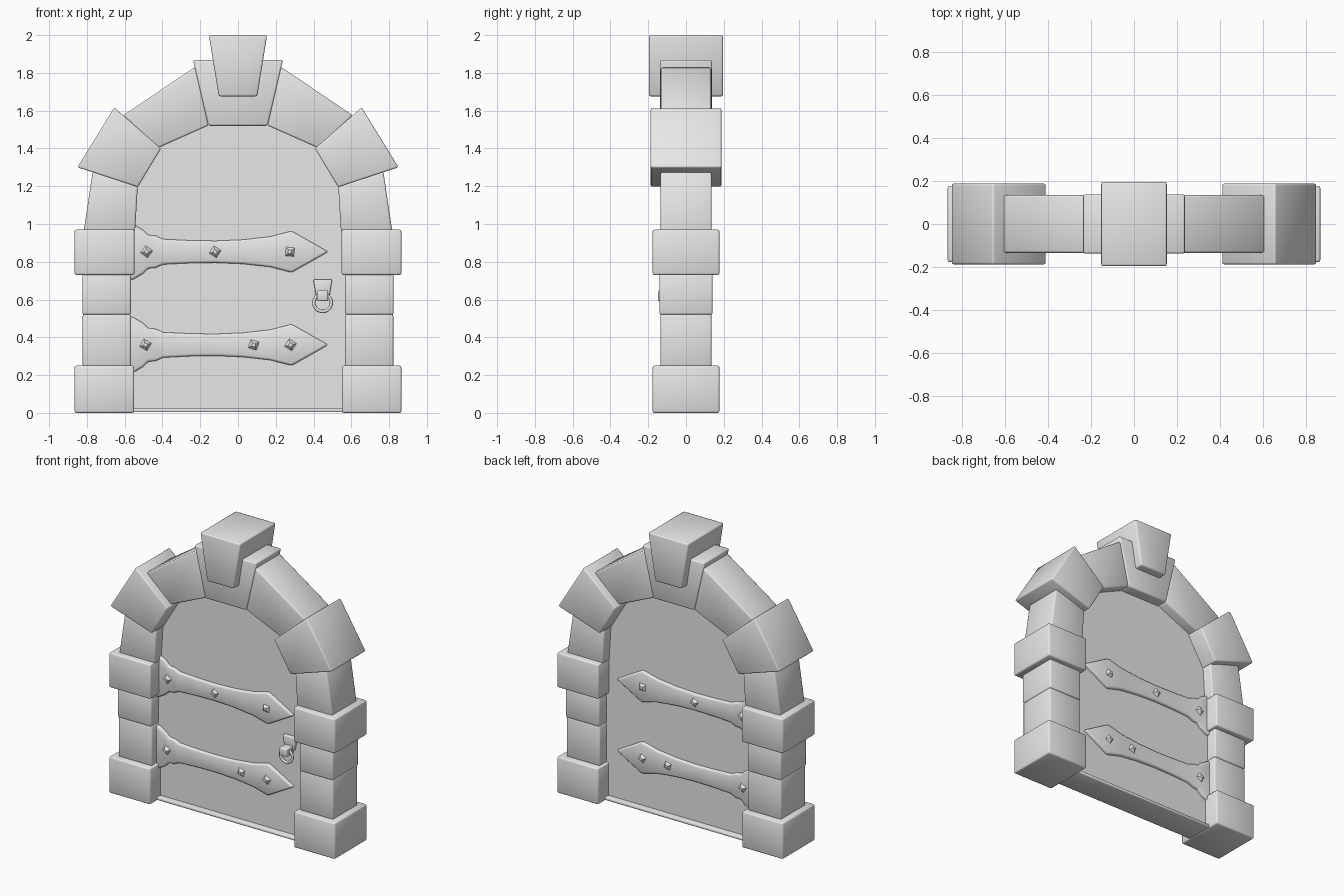
import bpy, bmesh, math
from mathutils import Matrix, Vector

cube = bpy.data.objects.get("Cube")
if cube:
    bpy.data.objects.remove(cube, do_unlink=True)

grey = bpy.data.materials.new("plain_grey")
grey.use_nodes = True
grey.diffuse_color = (0.8, 0.8, 0.8, 1)
grey.node_tree.nodes["Principled BSDF"].inputs["Base Color"].default_value = (0.8, 0.8, 0.8, 1)


def finish(name, bm, smooth=False):
    bmesh.ops.recalc_face_normals(bm, faces=bm.faces)
    for f in bm.faces:
        f.smooth = smooth
    mesh = bpy.data.meshes.new(name)
    bm.to_mesh(mesh)
    bm.free()
    mesh.materials.append(grey)
    ob = bpy.data.objects.new(name, mesh)
    bpy.context.collection.objects.link(ob)
    return ob


def prism(name, outline, y0, y1, bevel=0.0, segments=2):
    """Extrude an (x, z) outline from y0 to y1 and soften its edges."""
    bm = bmesh.new()
    face = bm.faces.new([bm.verts.new((x, y0, z)) for x, z in outline])
    out = bmesh.ops.extrude_face_region(bm, geom=[face])
    moved = [v for v in out["geom"] if isinstance(v, bmesh.types.BMVert)]
    bmesh.ops.translate(bm, verts=moved, vec=(0, y1 - y0, 0))
    ob = finish(name, bm, bevel > 0)
    if bevel:
        mod = ob.modifiers.new("soft_edges", "BEVEL")
        mod.width = bevel
        mod.segments = segments
        mod.limit_method = "ANGLE"
    return ob


def rect(x0, x1, z0, z1):
    return [(x0, z0), (x1, z0), (x1, z1), (x0, z1)]


# Pillar and arch stones, built on both sides: name, outline, half depth
stones = [
    ("base_stone", rect(0.55, 0.865, 0, 0.25), 0.177),
    ("lower_stone", rect(0.567, 0.822, 0.245, 0.524), 0.135),
    ("middle_stone", rect(0.567, 0.824, 0.52, 0.735), 0.141),
    ("wide_stone", rect(0.548, 0.865, 0.73, 0.97), 0.177),
    ("shoulder_stone", [(0.545, 0.96), (0.817, 0.96), (0.77, 1.275), (0.53, 1.215)], 0.136),
    ("corner_stone", [(0.53, 1.195), (0.85, 1.3), (0.655, 1.617), (0.407, 1.4)], 0.188),
    ("arch_stone", [(0.425, 1.402), (0.608, 1.575), (0.226, 1.832), (0.155, 1.522)], 0.134),
]
for name, outline, depth in stones:
    for side, sign in (("left", 1), ("right", -1)):
        prism(f"{side}_{name}", [(sign * x, z) for x, z in outline], -depth, depth, 0.01)

# Two-part keystone
prism("inner_keystone", [(-0.157, 1.52), (0.157, 1.52), (0.238, 1.868), (-0.238, 1.868)],
      -0.138, 0.138, 0.01)
prism("outer_keystone", [(-0.102, 1.676), (0.102, 1.676), (0.154, 2), (-0.154, 2)],
      -0.196, 0.196, 0.01)

# Door panel and threshold
half = [(0.6, 0.012), (0.6, 1.1), (0.58, 1.25), (0.5, 1.42), (0.3, 1.58), (0.1, 1.64)]
prism("door_panel", half + [(-x, z) for x, z in reversed(half)], -0.062, 0.062)
prism("threshold", rect(-0.58, 0.58, 0.004, 0.024), -0.1, 0.1, 0.005)

# Strap hinges with studs, on both faces of the door
strap = [(-0.6, 0.15), (-0.556, 0.147), (-0.501, 0.115), (-0.476, 0.088), (-0.436, 0.085),
         (-0.396, 0.067), (-0.25, 0.06), (-0.12, 0.058), (0.024, 0.064), (0.169, 0.08),
         (0.284, 0.11)]


def stud(name, x, z, side, turn):
    bm = bmesh.new()
    bmesh.ops.create_cone(bm, cap_ends=True, segments=4, radius1=0.036, radius2=0.013, depth=0.02)
    place = (Matrix.Translation((x, side * 0.09, z))
             @ Vector((0, side, 0)).to_track_quat("Z", "Y").to_matrix().to_4x4()
             @ Matrix.Rotation(math.radians(turn), 4, "Z"))
    bmesh.ops.transform(bm, matrix=place, verts=bm.verts)
    finish(name, bm)


hinges = [("upper", 0.853, [(-0.484, 8), (-0.121, 12), (0.275, 40)]),
          ("lower", 0.36, [(-0.49, 15), (0.083, 28), (0.278, 12)])]
for face, side in (("front", -1), ("back", 1)):
    for level, z, studs in hinges:
        outline = ([(x, z - h) for x, h in strap] + [(0.478, z)]
                   + [(x, z + h) for x, h in reversed(strap)])
        prism(f"{face}_{level}_hinge", outline, side * 0.03, side * 0.083, 0.012)
        for i, (x, turn) in enumerate(studs):
            stud(f"{face}_{level}_stud_{i + 1}", x, z, side, turn)

# Ring handle on the front
prism("handle_plate", [(0.414, 0.612), (0.484, 0.612), (0.498, 0.706), (0.399, 0.706)],
      -0.085, -0.05, 0.006)
prism("handle_clasp", rect(0.419, 0.477, 0.592, 0.648), -0.149, -0.07, 0.007)
bpy.ops.mesh.primitive_torus_add(major_segments=28, minor_segments=8, major_radius=0.046,
                                 minor_radius=0.009, location=(0.448, -0.11, 0.583),
                                 rotation=(math.pi / 2, 0, 0))
ring = bpy.context.object
ring.name = "handle_ring"
ring.data.materials.append(grey)
bpy.ops.object.shade_smooth()
